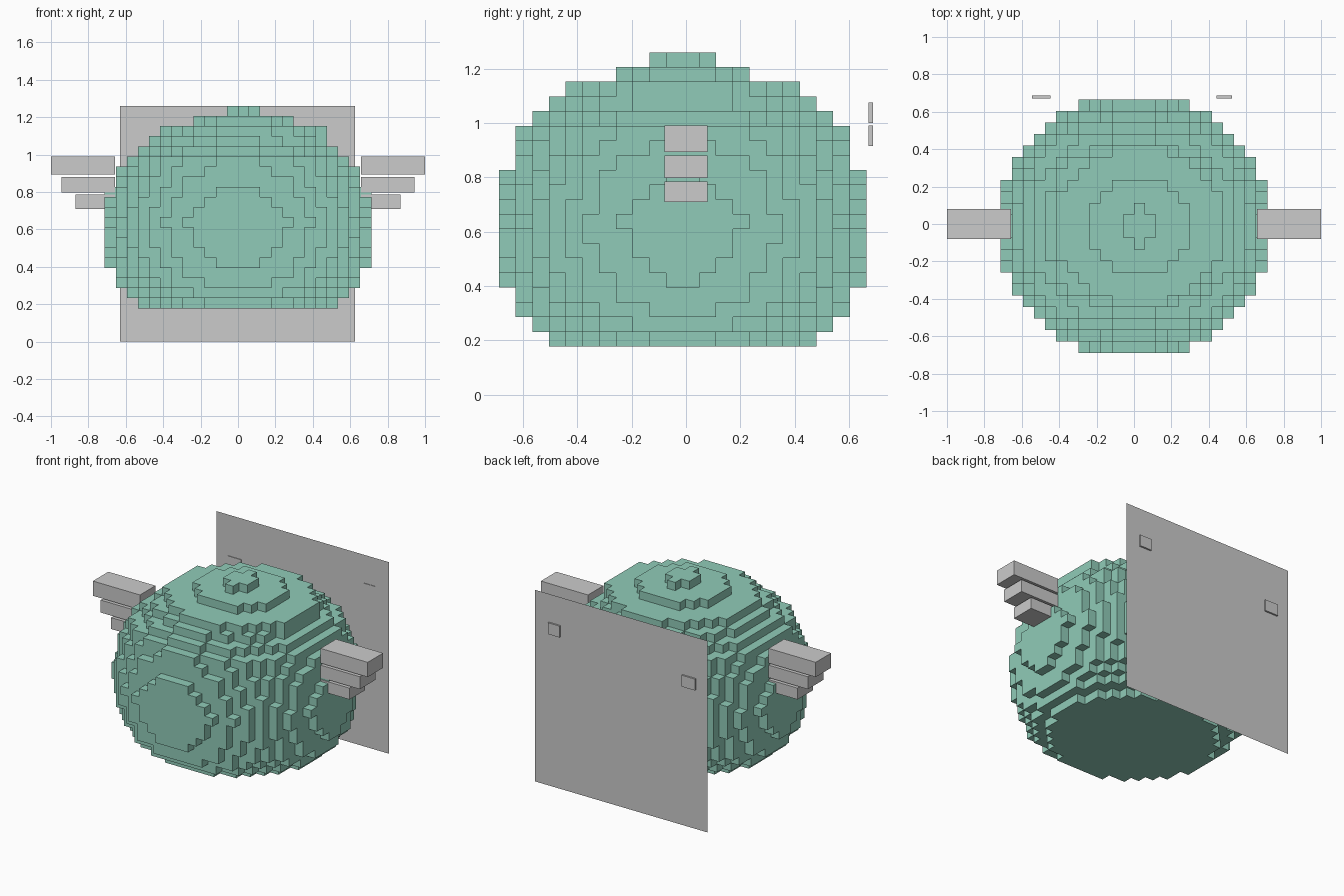
import bpy, bmesh
from itertools import product

if "Cube" in bpy.data.objects:
    bpy.data.objects.remove(bpy.data.objects["Cube"])

# Block grid of the round body
NX, NY, NZ = 24, 22, 20
CX, CY, CZ = 0.0594, 0.0615, 0.0541
Y0, Z0 = -0.012, 0.178
RX2, RY2 = 0.735 ** 2, 0.705 ** 2

# Squared relative radius of each block layer, bottom to top
LAYERS = [0.5, 0.64, 0.76, 0.82, 0.87, 0.905, 0.935, 0.955, 0.975, 0.94,
          0.91, 0.875, 0.82, 0.76, 0.705, 0.57, 0.45, 0.37, 0.13, 0.02]


def filled(i, j, k):
    if not 0 <= k < NZ:
        return False
    shift = 0.5 * CX if k >= NZ - 3 else 0.0   # top layers sit half a block over
    x = (i + 0.5 - NX / 2) * CX - shift
    y = (j + 0.5 - NY / 2) * CY
    return x * x / RX2 + y * y / RY2 <= LAYERS[k]


def make_object(name, bm):
    mesh = bpy.data.meshes.new(name)
    bm.to_mesh(mesh)
    bm.free()
    ob = bpy.data.objects.new(name, mesh)
    bpy.context.collection.objects.link(ob)
    return ob


def box(name, x, y, z):
    bm = bmesh.new()
    bmesh.ops.create_cube(bm, size=1)
    for v in bm.verts:
        v.co = [(r[0] + r[1]) / 2 + c * (r[1] - r[0])
                for c, r in zip(v.co, (x, y, z))]
    return make_object(name, bm)


# Blocky body: only the outside faces of the filled blocks
bm = bmesh.new()
points = {}


def corner(p):
    if p not in points:
        points[p] = bm.verts.new(((p[0] - NX / 2) * CX,
                                  (p[1] - NY / 2) * CY + Y0,
                                  p[2] * CZ + Z0))
    return points[p]


for cell in product(range(NX), range(NY), range(NZ)):
    if not filled(*cell):
        continue
    for axis, side in product(range(3), (0, 1)):
        near = list(cell)
        near[axis] += 2 * side - 1
        if filled(*near):
            continue
        u, w = (axis + 1) % 3, (axis + 2) % 3
        quad = []
        for du, dw in ((0, 0), (1, 0), (1, 1), (0, 1)):
            p = list(cell)
            p[axis] += side
            p[u] += du
            p[w] += dw
            quad.append(corner(tuple(p)))
        bm.faces.new(quad if side else quad[::-1])
body = make_object("blocky_body", bm)
green = bpy.data.materials.new("soft_green")
green.diffuse_color = (0.28, 0.6, 0.48, 1)
green.use_nodes = True
green.node_tree.nodes["Principled BSDF"].inputs["Base Color"].default_value = green.diffuse_color
body.data.materials.append(green)

# Three stepped wing bars on each side
BARS = [("upper", 1.0, 0.893, 0.99), ("middle", 0.943, 0.798, 0.88),
        ("lower", 0.868, 0.71, 0.785)]
for side, s in (("left", -1), ("right", 1)):
    for label, tip, low, high in BARS:
        box(f"{side}_wing_{label}", sorted((s * 0.657, s * tip)),
            (-0.08, 0.08), (low, high))

# Flat back panel
bm = bmesh.new()
bm.faces.new([bm.verts.new((x, 0.676, z)) for x, z in
              ((-0.63, 0), (0.625, 0), (0.625, 1.26), (-0.63, 1.26))])
make_object("back_panel", bm)

# Small tabs set into the back panel
box("left_tab", (-0.545, -0.447), (0.672, 0.687), (0.915, 0.99))
box("right_tab", (0.44, 0.525), (0.672, 0.687), (1.0, 1.075))
